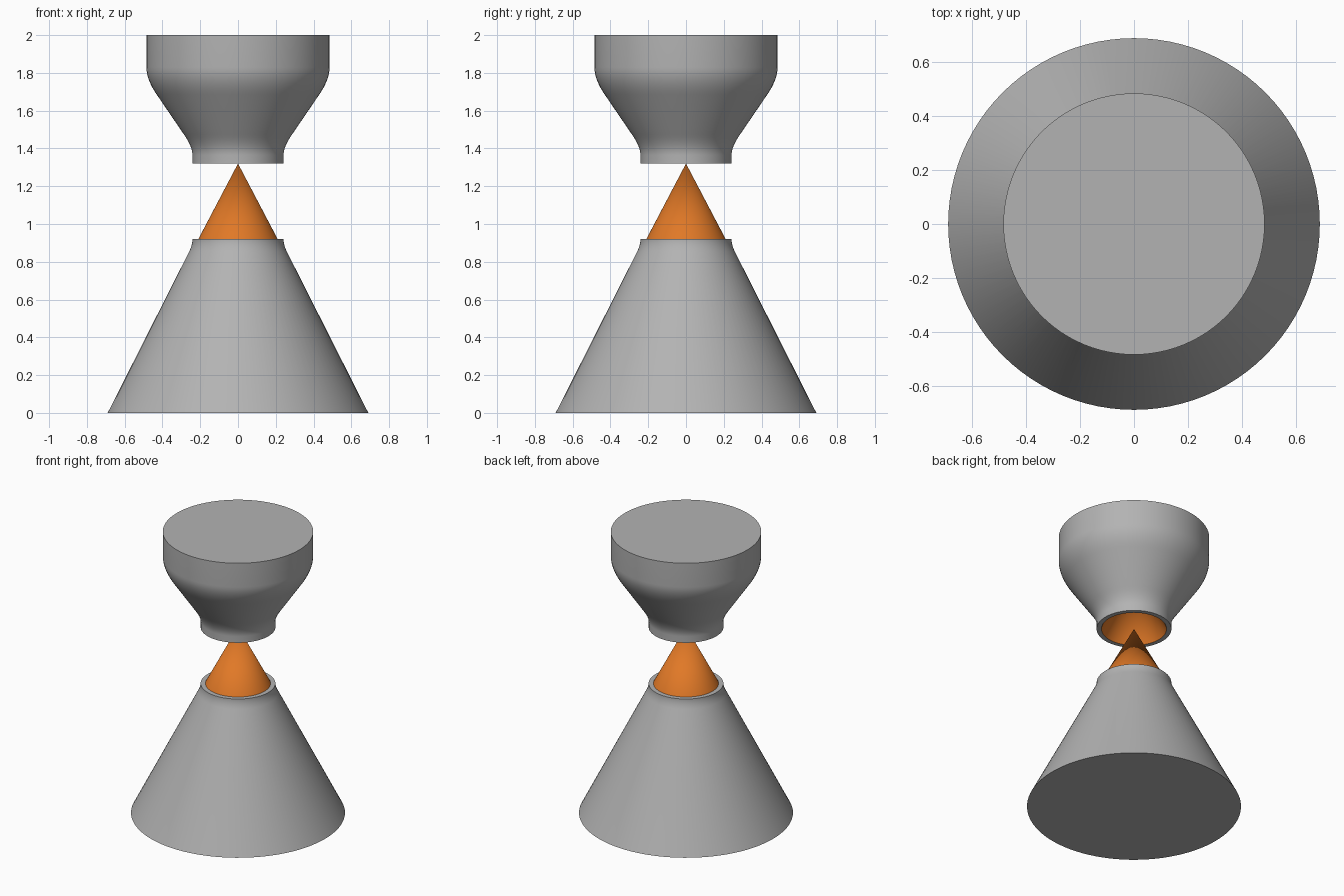
import bpy, math

if "Cube" in bpy.data.objects:
    bpy.data.objects.remove(bpy.data.objects["Cube"])


def material(name, rgb):
    m = bpy.data.materials.new(name)
    m.diffuse_color = (*rgb, 1)
    m.use_nodes = True
    m.node_tree.nodes["Principled BSDF"].inputs["Base Color"].default_value = m.diffuse_color
    return m


grey = material("grey shell", (0.45, 0.45, 0.45))
orange = material("orange core", (0.75, 0.19, 0.02))
SEG = 96


def lathe(name, profile, mat, orange_span=None):
    """Revolve (radius, z) points round z; orange_span is the first orange band."""
    verts, rings, faces, slots = [], [], [], []
    for r, z in profile:
        n = SEG if r > 0 else 1
        rings.append(list(range(len(verts), len(verts) + n)))
        for i in range(n):
            a = 2 * math.pi * i / SEG
            verts.append((r * math.cos(a), r * math.sin(a), z))
    for k, (a, b) in enumerate(zip(rings, rings[1:])):
        for i in range(SEG):
            j = (i + 1) % SEG
            if len(a) == 1:
                f = (a[0], b[j], b[i])
            elif len(b) == 1:
                f = (a[i], a[j], b[0])
            else:
                f = (a[i], a[j], b[j], b[i])
            faces.append(f)
            slots.append(int(orange_span is not None and k >= orange_span))
    me = bpy.data.meshes.new(name)
    me.from_pydata(verts, [], faces)
    me.materials.append(mat)
    me.materials.append(orange)
    me.polygons.foreach_set("material_index", slots)
    ob = bpy.data.objects.new(name, me)
    bpy.context.collection.objects.link(ob)
    bpy.ops.object.select_all(action='DESELECT')
    ob.select_set(True)
    bpy.context.view_layer.objects.active = ob
    bpy.ops.object.mode_set(mode='EDIT')
    bpy.ops.mesh.select_all(action='SELECT')
    bpy.ops.mesh.normals_make_consistent(inside=False)
    bpy.ops.object.mode_set(mode='OBJECT')
    bpy.ops.object.shade_smooth_by_angle(angle=math.radians(30))
    return ob


def bend(p0, p1, p2, steps=8):
    """Smooth curve from p0 to p2, steered by corner p1."""
    pts = []
    for i in range(steps + 1):
        t = i / steps
        pts.append(tuple((1 - t) ** 2 * a + 2 * t * (1 - t) * b + t * t * c
                         for a, b, c in zip(p0, p1, p2)))
    return pts


# Conical base with a softened neck, flat rim and orange tip
base = ([(0, 0), (0.69, 0)]
        + bend((0.258, 0.855), (0.241, 0.89), (0.241, 0.92))
        + [(0.21, 0.92), (0, 1.32)])
lathe("cone_base", base, grey, len(base) - 2)

# Flared cap with a matching orange conical socket underneath
cap = ([(0, 2), (0.485, 2)]
       + bend((0.485, 1.83), (0.485, 1.765), (0.43, 1.685))
       + bend((0.287, 1.475), (0.241, 1.41), (0.241, 1.365))
       + [(0.241, 1.32), (0.21, 1.32), (0, 1.72)])
lathe("flared_cap", cap, grey, len(cap) - 2)
